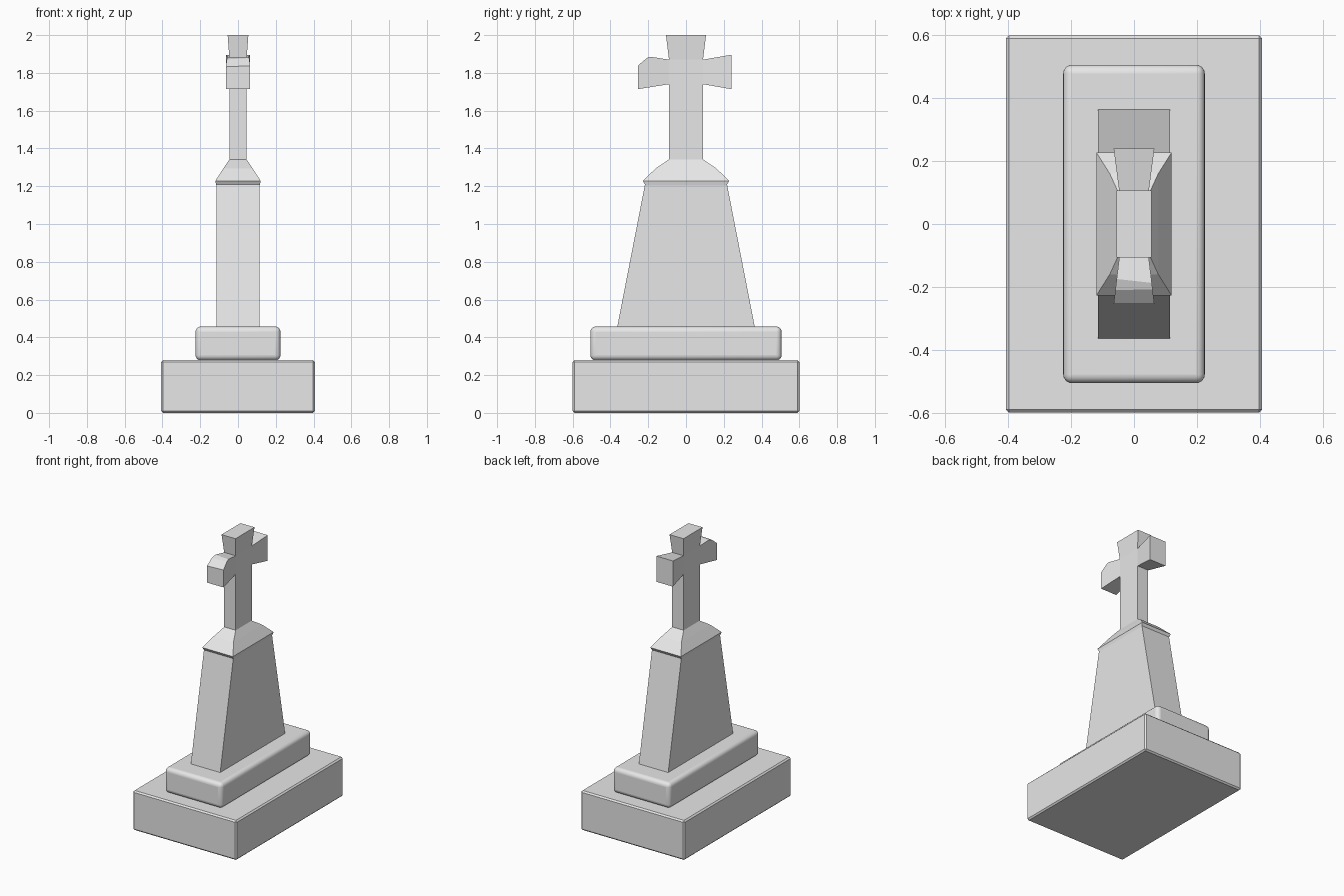
import bpy, bmesh
from mathutils import Vector, Matrix

old = bpy.data.objects.get("Cube")
if old:
    bpy.data.objects.remove(old, do_unlink=True)

stone = bpy.data.materials.new("grey_stone")
stone.use_nodes = True
grey = (0.8, 0.8, 0.8, 1)
stone.diffuse_color = grey
stone.node_tree.nodes["Principled BSDF"].inputs["Base Color"].default_value = grey


def finish(name, bm):
    bmesh.ops.recalc_face_normals(bm, faces=bm.faces[:])
    mesh = bpy.data.meshes.new(name)
    bm.to_mesh(mesh)
    bm.free()
    mesh.materials.append(stone)
    obj = bpy.data.objects.new(name, mesh)
    bpy.context.collection.objects.link(obj)
    return obj


def loft(name, sections):
    """Stack rectangles given as (half x, half y, z) into a closed solid."""
    bm = bmesh.new()
    rings = [[bm.verts.new((sx * x, sy * y, z))
              for sx, sy in ((-1, -1), (1, -1), (1, 1), (-1, 1))]
             for x, y, z in sections]
    for low, high in zip(rings, rings[1:]):
        for i in range(4):
            j = (i + 1) % 4
            bm.faces.new((low[i], low[j], high[j], high[i]))
    bm.faces.new(rings[0][::-1])
    bm.faces.new(rings[-1])
    return finish(name, bm)


def bevel(obj, width, segments):
    mod = obj.modifiers.new("rounded_edges", 'BEVEL')
    mod.width = width
    mod.segments = segments


# Stepped foot
base = loft("base_slab", [(0.407, 0.6, 0), (0.407, 0.6, 0.28)])
bevel(base, 0.01, 1)
plinth = loft("rounded_plinth", [(0.225, 0.506, 0.278), (0.225, 0.506, 0.457)])
bevel(plinth, 0.028, 5)
bpy.ops.object.select_all(action='DESELECT')
plinth.select_set(True)
bpy.context.view_layer.objects.active = plinth
bpy.ops.object.shade_smooth_by_angle()

# Tapered body and sloping cap
loft("tapered_body", [(0.115, 0.365, 0.45), (0.115, 0.217, 1.21)])
loft("sloping_cap", [(0.115, 0.215, 1.205), (0.12, 0.228, 1.228),
                     (0.077, 0.16, 1.295), (0.045, 0.09, 1.342)])

# Cross, grown outward from its centre block
centre = Vector((0, 0, 1.805))
bm = bmesh.new()
bmesh.ops.create_cube(bm, size=1, matrix=Matrix.Translation(centre)
                      @ Matrix.Diagonal((0.09, 0.18, 0.13, 1)))


def grow(direction, length, scale):
    """Extrude the face pointing this way and flare its end."""
    d = Vector(direction)
    bm.normal_update()
    face = max((f for f in bm.faces if f.normal.dot(d) > 0.99),
               key=lambda f: f.calc_center_median().dot(d))
    end = bmesh.ops.extrude_discrete_faces(bm, faces=[face])["faces"][0]
    mid = end.calc_center_median()
    for v in end.verts:
        off = v.co - mid
        v.co = mid + Vector(a * b for a, b in zip(off, scale)) + d * length


def chip(a, b, c):
    """Slice away the stone above the plane through three points."""
    a, b, c = Vector(a), Vector(b), Vector(c)
    normal = (b - a).cross(c - a)
    if normal.z < 0:
        normal.negate()
    cut = bmesh.ops.bisect_plane(
        bm, geom=bm.verts[:] + bm.edges[:] + bm.faces[:],
        plane_co=a, plane_no=normal, clear_outer=True)
    edges = [e for e in cut["geom_cut"] if isinstance(e, bmesh.types.BMEdge)]
    bmesh.ops.holes_fill(bm, edges=edges, sides=0)


# Broken front arm
grow((0, -1, 0), 0.165, (1.44, 1, 1.4))
chip((-0.055, -0.167, 1.886), (0.055, -0.185, 1.886), (0, -0.212, 1.874))
chip((-0.06, -0.206, 1.875), (0.06, -0.212, 1.875), (0, -0.255, 1.835))
# Rear arm, top arm and stem
grow((0, 1, 0), 0.15, (1.44, 1, 1.4))
grow((0, 0, 1), 0.13, (1.22, 1.18, 1))
grow((0, 0, -1), 0.41, (1, 1, 1))
finish("cross", bm)
